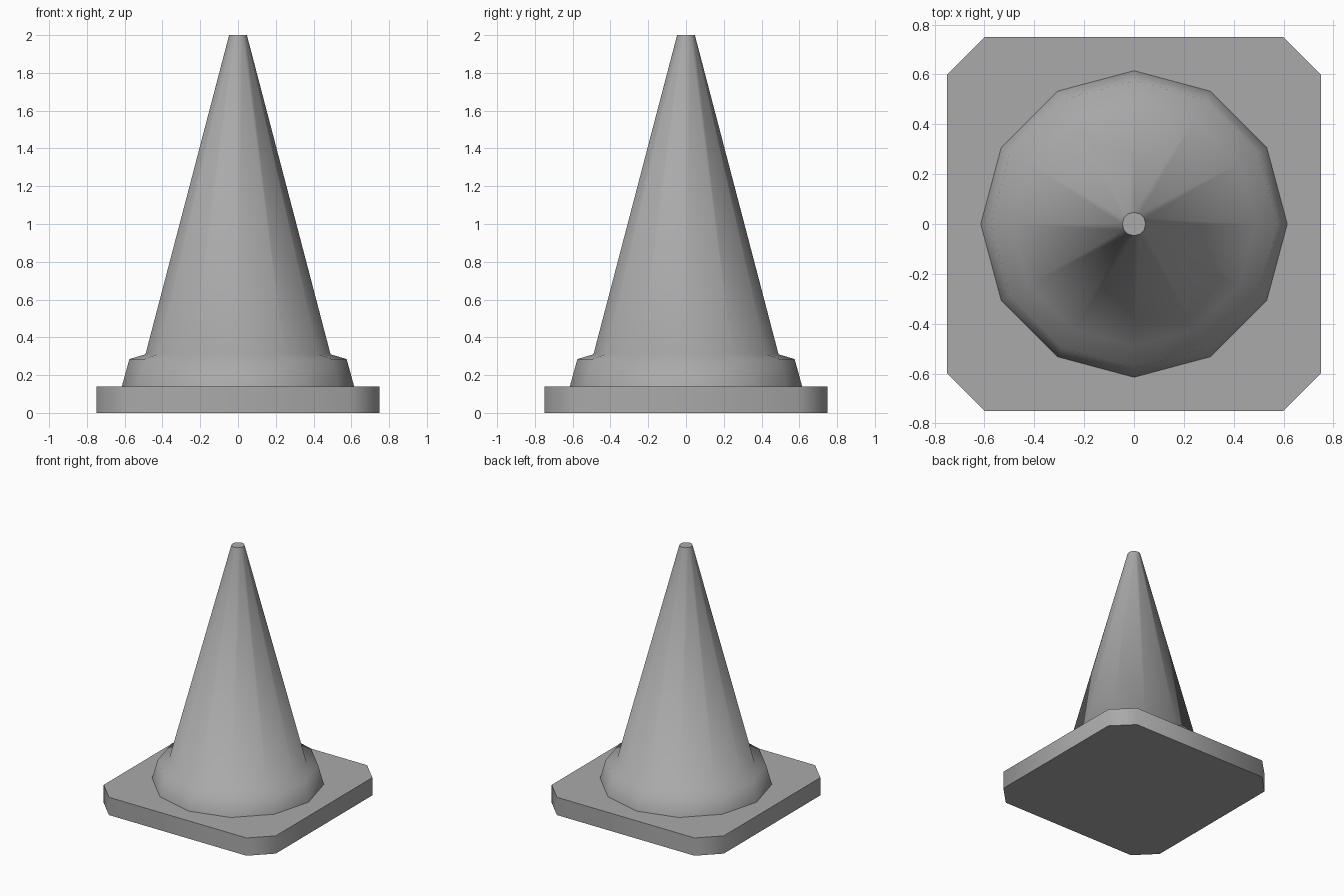
import bpy
import bmesh
from math import cos, sin, tau, radians

cube = bpy.data.objects.get("Cube")
if cube:
    bpy.data.objects.remove(cube, do_unlink=True)

# One plain grey for the whole model
GREY = (0.40, 0.40, 0.40, 1.0)
grey = bpy.data.materials.new("plain grey")
grey.use_nodes = True
grey.diffuse_color = GREY
grey.node_tree.nodes["Principled BSDF"].inputs["Base Color"].default_value = GREY


def ring(radius, z, sides=12):
    return [(radius * cos(tau * i / sides), radius * sin(tau * i / sides), z)
            for i in range(sides)]


def loft(name, rings, smooth_angle):
    """Skin matching rings from bottom to top and cap both ends."""
    bm = bmesh.new()
    loops = [[bm.verts.new(co) for co in r] for r in rings]
    for low, high in zip(loops, loops[1:]):
        for i in range(len(low)):
            j = (i + 1) % len(low)
            bm.faces.new((low[i], low[j], high[j], high[i]))
    bm.faces.new(reversed(loops[0]))
    bm.faces.new(loops[-1])
    mesh = bpy.data.meshes.new(name)
    bm.to_mesh(mesh)
    bm.free()
    mesh.materials.append(grey)
    obj = bpy.data.objects.new(name, mesh)
    bpy.context.collection.objects.link(obj)
    bpy.ops.object.select_all(action="DESELECT")
    obj.select_set(True)
    bpy.context.view_layer.objects.active = obj
    bpy.ops.object.shade_smooth_by_angle(angle=radians(smooth_angle))
    return obj


# Square base plate with cut corners
HALF, CUT, THICK = 0.75, 0.60, 0.14
outline = []
for quarter in range(4):
    c, s = cos(tau * quarter / 4), sin(tau * quarter / 4)
    for x, y in ((HALF, CUT), (CUT, HALF)):
        outline.append((x * c - y * s, x * s + y * c))
loft("base_plate", [[(x, y, z) for x, y in outline] for z in (0, THICK)], 65)

# Cone rising from a stepped collar
profile = [(0.615, THICK), (0.575, 0.285), (0.49, 0.31), (0.047, 2.0)]
loft("cone_body", [ring(r, z) for r, z in profile], 65)
